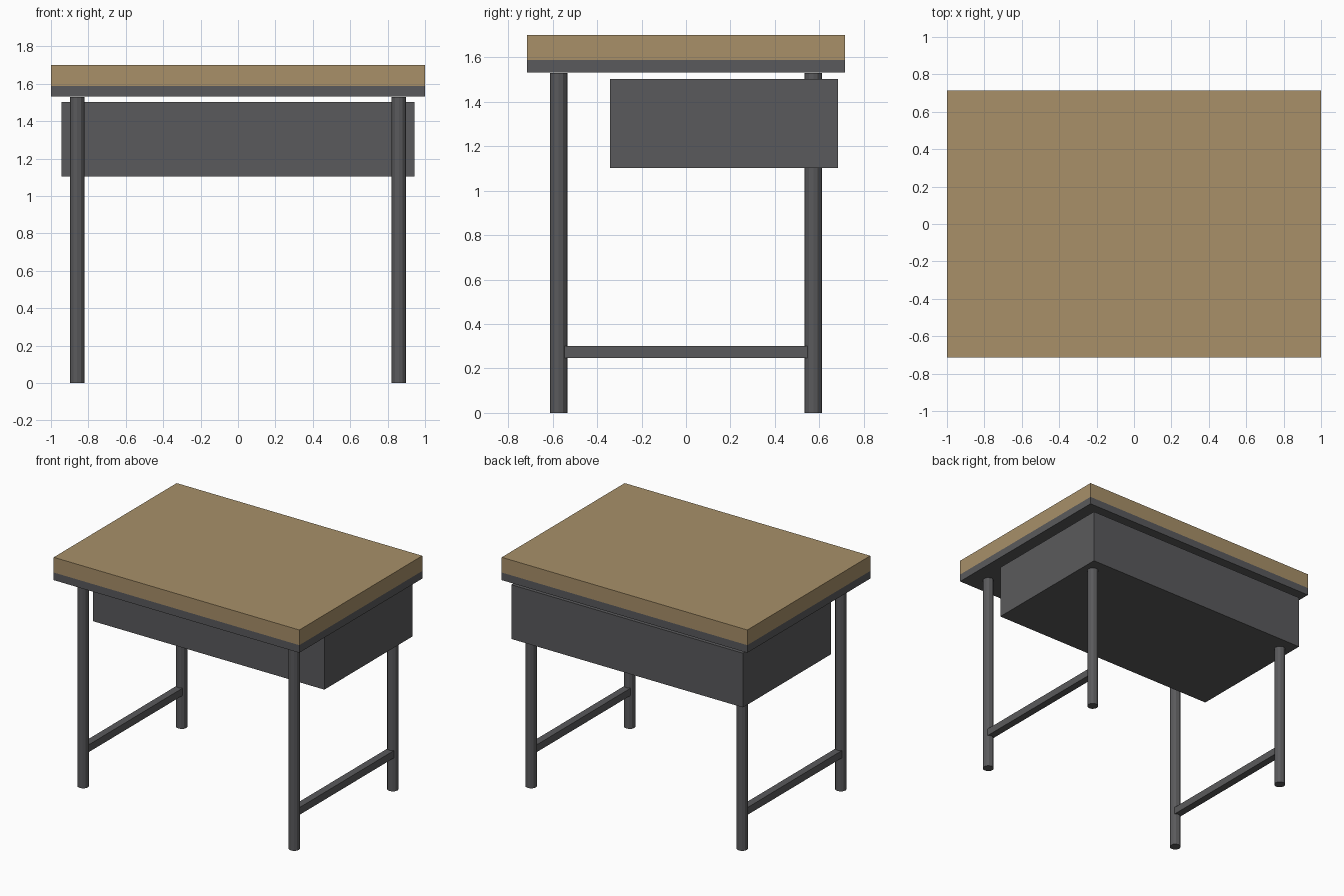
import bpy

if "Cube" in bpy.data.objects:
    bpy.data.objects.remove(bpy.data.objects["Cube"])


def make_material(name, color):
    m = bpy.data.materials.new(name)
    m.diffuse_color = (*color, 1.0)
    m.use_nodes = True
    m.node_tree.nodes["Principled BSDF"].inputs["Base Color"].default_value = m.diffuse_color
    return m


wood = make_material("tan wood", (0.392, 0.279, 0.141))
metal = make_material("dark grey metal", (0.102, 0.102, 0.107))


def box(name, x, y, z, mat):
    """Box from (min, max) ranges on each axis."""
    ranges = (x, y, z)
    bpy.ops.mesh.primitive_cube_add(size=1, location=[(a + b) / 2 for a, b in ranges])
    ob = bpy.context.object
    ob.name = name
    ob.scale = [b - a for a, b in ranges]
    bpy.ops.object.transform_apply(location=False, rotation=False, scale=True)
    ob.data.materials.append(mat)
    return ob


def leg(name, x, y):
    bpy.ops.mesh.primitive_cylinder_add(vertices=12, radius=0.039, depth=1.53,
                                        location=(x, y, 0.765))
    ob = bpy.context.object
    ob.name = name
    ob.data.materials.append(metal)


# Desk top and the metal plate beneath it
box("desk_top", (-1, 1), (-0.715, 0.715), (1.588, 1.70), wood)
box("top_plate", (-1, 1), (-0.715, 0.715), (1.532, 1.588), metal)

# Storage box under the top, set towards the back
box("storage_box", (-0.943, 0.943), (-0.342, 0.685), (1.103, 1.502), metal)

# Legs and side rails
for side, sx in (("left", -1), ("right", 1)):
    x = sx * 0.86
    leg("front_leg_" + side, x, -0.573)
    leg("back_leg_" + side, x, 0.573)
    box("side_rail_" + side, (x - 0.027, x + 0.027), (-0.573, 0.573), (0.246, 0.30), metal)
